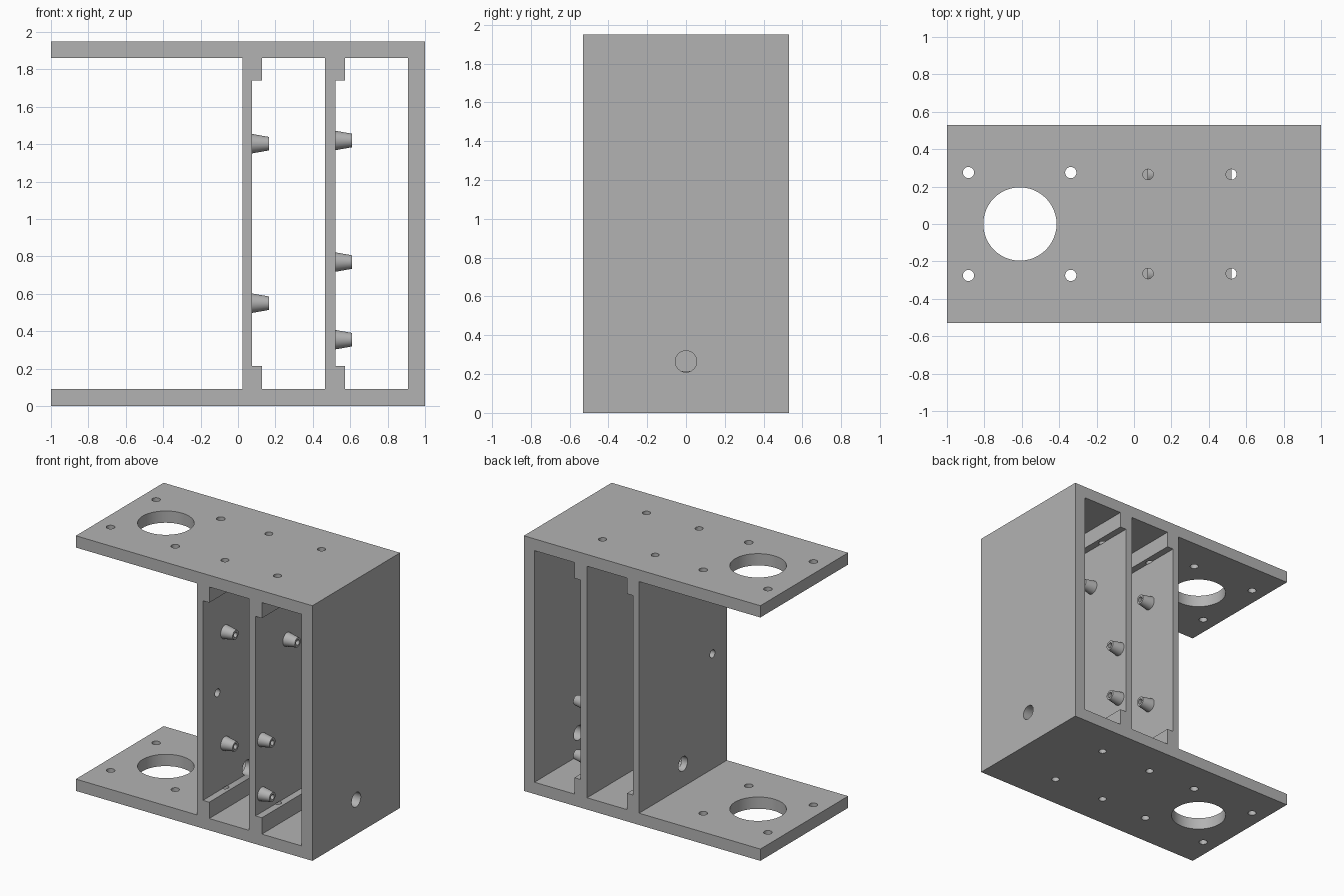
import bpy
import bmesh
import math
from mathutils import Matrix, Vector

if "Cube" in bpy.data.objects:
    bpy.data.objects.remove(bpy.data.objects["Cube"])

HEIGHT, DEPTH, PLATE = 1.95, 0.53, 0.09
WALLS = (0.075, 0.52)          # right-hand faces of the two inner walls

grey = bpy.data.materials.new("plain grey")
grey.use_nodes = True
grey.diffuse_color = (0.45, 0.45, 0.45, 1)
grey.node_tree.nodes["Principled BSDF"].inputs["Base Color"].default_value = grey.diffuse_color


def add_object(name, bm):
    bmesh.ops.recalc_face_normals(bm, faces=bm.faces)
    mesh = bpy.data.meshes.new(name)
    bm.to_mesh(mesh)
    bm.free()
    mesh.materials.append(grey)
    obj = bpy.data.objects.new(name, mesh)
    bpy.context.collection.objects.link(obj)
    return obj


def extrude_profile(name, points, half_depth):
    """Extrude an x-z outline along y, centred on y = 0."""
    bm = bmesh.new()
    face = bm.faces.new([bm.verts.new((x, -half_depth, z)) for x, z in points])
    moved = bmesh.ops.extrude_face_region(bm, geom=[face])["geom"]
    verts = [g for g in moved if isinstance(g, bmesh.types.BMVert)]
    bmesh.ops.translate(bm, verts=verts, vec=(0, 2 * half_depth, 0))
    return add_object(name, bm)


def box_outline(x0, x1, z0, z1):
    return [(x0, z0), (x1, z0), (x1, z1), (x0, z1)]


def rod(start, end, radius):
    """Cylinder cutter running between two points."""
    start, end = Vector(start), Vector(end)
    axis = end - start
    turn = axis.to_track_quat('Z', 'Y').to_matrix().to_4x4()
    bm = bmesh.new()
    bmesh.ops.create_cone(bm, cap_ends=True, segments=48, radius1=radius, radius2=radius,
                          depth=axis.length, matrix=Matrix.Translation((start + end) / 2) @ turn)
    return add_object("drill", bm)


def cut(target, cutter):
    """Subtract the cutter, keep the result, drop the cutter."""
    mod = target.modifiers.new("cut", 'BOOLEAN')
    mod.operation, mod.solver, mod.object = 'DIFFERENCE', 'EXACT', cutter
    bpy.context.view_layer.update()
    result = bpy.data.meshes.new_from_object(
        target.evaluated_get(bpy.context.evaluated_depsgraph_get()))
    target.modifiers.clear()
    target.data = result
    bpy.data.objects.remove(cutter)


# Housing: solid block with an open side and two bays, each with two cleats
housing = extrude_profile("housing", box_outline(-1, 1, 0, HEIGHT), DEPTH)
low, high = PLATE, HEIGHT - PLATE
cut(housing, extrude_profile("open_side", box_outline(-1.2, 0.025, low, high), 0.7))
for left, right in zip(WALLS, (0.465, 0.91)):
    cleat = left + 0.053
    outline = [(cleat, low), (right, low), (right, high), (cleat, high),
               (cleat, 1.74), (left, 1.74), (left, 0.215), (cleat, 0.215)]
    cut(housing, extrude_profile("bay", outline, 0.7))

# Large opening and its screw holes, through both plates
cut(housing, rod((-0.61, 0, -0.2), (-0.61, 0, 2.2), 0.196))
for side in (-1, 1):
    for x in (-0.885, -0.338):
        cut(housing, rod((x, side * 0.275, -0.2), (x, side * 0.275, 2.2), 0.03))
    # Screw holes through plates and cleats
    for x in WALLS:
        y = side * 0.265
        cut(housing, rod((x, y, -0.2), (x, y, 0.217), 0.028))
        cut(housing, rod((x, y, 1.738), (x, y, 2.2), 0.028))

# Cable holes in the outer wall and the first inner wall
cut(housing, rod((0.8, 0, 0.265), (1.2, 0, 0.265), 0.055))
cut(housing, rod((-0.1, 0, 0.265), (0.2, 0, 0.265), 0.055))
cut(housing, rod((-0.1, -0.355, 0.97), (0.2, -0.355, 0.97), 0.03))


def standoff(name, x, y, z):
    """Tapered hollow post pointing along +x."""
    bm = bmesh.new()
    profile = [(0, 0.052), (0.09, 0.036), (0.09, 0.02), (0, 0.02)]
    verts = [bm.verts.new((h, r, 0)) for h, r in profile]
    edges = [bm.edges.new(pair) for pair in zip(verts, verts[1:])]
    bmesh.ops.spin(bm, geom=verts + edges, cent=(0, 0, 0), axis=(1, 0, 0),
                   angle=math.tau, steps=32, use_merge=True)
    bmesh.ops.remove_doubles(bm, verts=bm.verts, dist=0.0001)
    obj = add_object(name, bm)
    obj.location = (x, y, z)
    return obj


# Board standoffs, mirrored front to back
posts = []
for side, label in ((-1, "front"), (1, "back")):
    for z in (0.55, 1.403):
        posts.append(standoff("inner_standoff_" + label, WALLS[0], side * 0.265, z))
    for y, z in ((0.455, 0.355), (0.455, 0.77), (0.15, 1.42)):
        posts.append(standoff("outer_standoff_" + label, WALLS[1], side * y, z))

# Smooth round surfaces, crisp edges
bpy.ops.object.select_all(action='DESELECT')
for obj in posts + [housing]:
    obj.select_set(True)
bpy.context.view_layer.objects.active = housing
bpy.ops.object.shade_smooth_by_angle(angle=math.radians(30))
